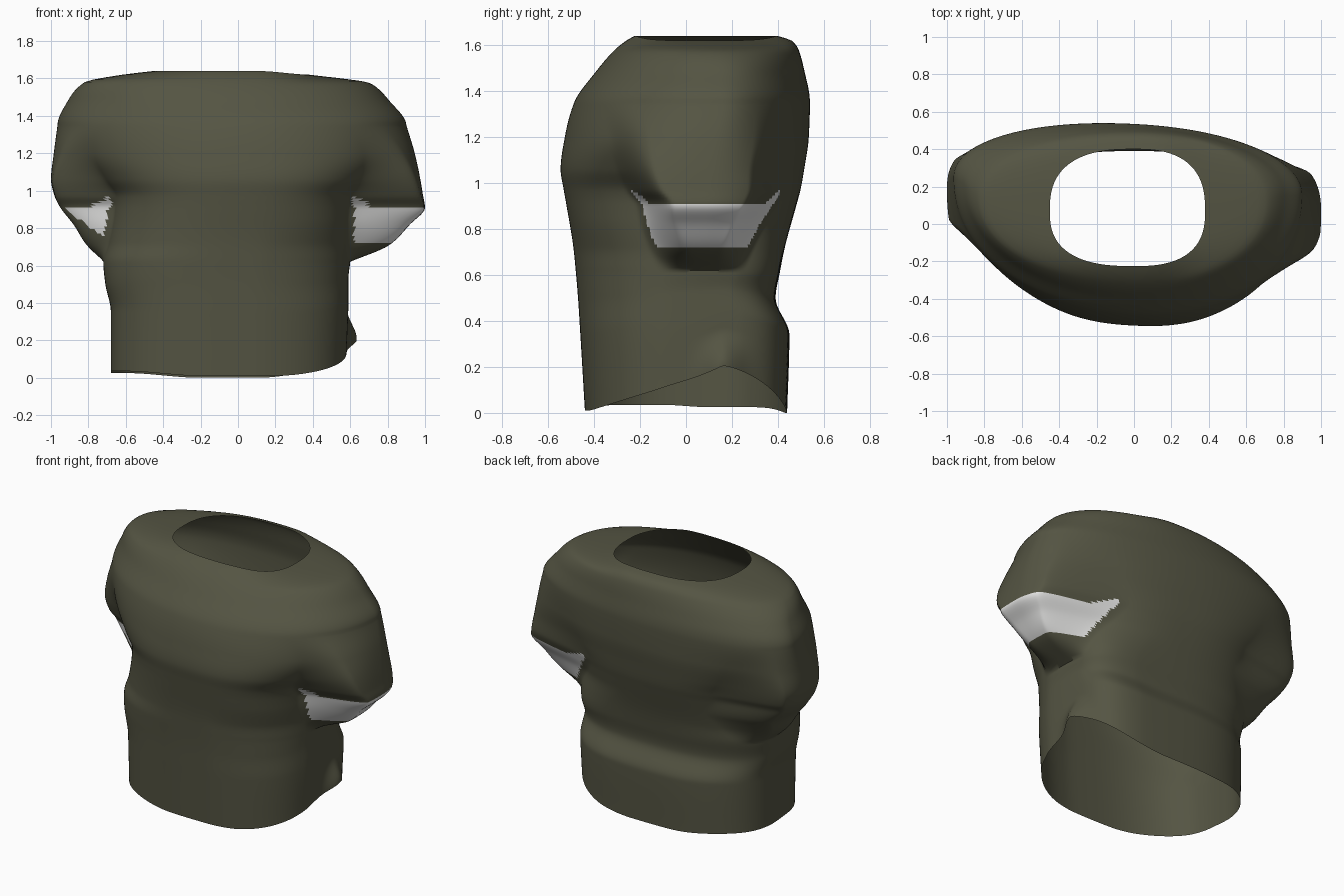
import bpy, bmesh, math

if "Cube" in bpy.data.objects:
    bpy.data.objects.remove(bpy.data.objects["Cube"])

def material(name, rgb):
    m = bpy.data.materials.new(name)
    m.diffuse_color = (*rgb, 1)
    m.use_nodes = True
    m.node_tree.nodes["Principled BSDF"].inputs["Base Color"].default_value = m.diffuse_color
    return m

olive = material("olive_cloth", (0.09, 0.09, 0.056))
pale = material("pale_sleeve_trim", (0.78, 0.78, 0.77))

N = 320
# Body: height, left, right, front, back, centre y, squareness
BODY = [
    (0.00, .68, .58, .44, .44, .00, 2.7),
    (0.34, .68, .59, .46, .45, .00, 2.7),
    (0.50, .71, .59, .47, .39, .00, 2.6),
    (0.62, .72, .60, .48, .41, .03, 2.6),
    (0.72, .70, .61, .49, .43, .06, 2.5),
    (0.91, .68, .63, .52, .48, .10, 2.5),
    (0.97, .69, .65, .53, .495, .12, 2.5),
    (1.06, .77, .74, .543, .51, .14, 2.4),
    (1.20, .90, .86, .525, .53, .17, 2.2),
    (1.35, .965, .90, .485, .535, .20, 2.1),
    (1.48, .91, .81, .395, .515, .18, 2.1),
    (1.58, .82, .70, .31, .49, .13, 2.1),
    (1.62, .62, .53, .26, .46, .10, 2.3),
    (1.64, .45, .38, .225, .40, .07, 2.6),
]
# Short sleeves: height, left reach, right reach, y start, y end
SLEEVE = [
    (0.62, .72, .60, .00, .20),
    (0.71, .81, .81, -.04, .24),
    (0.82, .88, .92, -.07, .30),
    (0.91, .95, 1.0, -.08, .36),
    (0.97, .98, .99, -.12, .39),
    (1.06, 1.0, .975, -.15, .40),
    (1.20, .985, .945, -.18, .42),
    (1.35, .965, .90, -.22, .43),
]

def smooth(a, b, v):
    t = min(1, max(0, (v - a) / (b - a)))
    return t * t * (3 - 2 * t)

def power(v, e):
    return math.copysign(abs(v) ** e, v)

def sample(table, z):
    """Smooth, non-overshooting lookup of a section at height z."""
    for k in range(len(table) - 1):
        lo, hi = table[k], table[k + 1]
        if lo[0] <= z <= hi[0]:
            h = hi[0] - lo[0]
            t = (z - lo[0]) / h

            def slope(m, c):
                if m == 0 or m == len(table) - 1:
                    return (hi[c] - lo[c]) / h
                d0 = (table[m][c] - table[m-1][c]) / (table[m][0] - table[m-1][0])
                d1 = (table[m+1][c] - table[m][c]) / (table[m+1][0] - table[m][0])
                return 2 * d0 * d1 / (d0 + d1) if d0 * d1 > 0 else 0
            return [lo[c] * (1 - t*t*(3 - 2*t)) + hi[c] * t*t*(3 - 2*t)
                    + h * (t * (1-t)**2 * slope(k, c) - t*t * (1-t) * slope(k + 1, c))
                    for c in range(1, len(lo))]
    return None

def hitch(x, y):
    """How far the hem is pulled up on the right side."""
    if y < .16:
        k = max(0, (y + .46) / .62) ** 1.6
    else:
        k = 1 - .75 * min(1, (y - .16) / .27) ** 1.5
    return .18 * k * smooth(.1, .56, x) + .025 * smooth(.2, .6, abs(x)) + .01 * smooth(.1, -.1, y)

# Heights: finely spaced, hitting each section exactly
heights = []
for lo, hi in zip(BODY, BODY[1:]):
    steps = max(1, round((hi[0] - lo[0]) / .0125))
    heights += [lo[0] + (hi[0] - lo[0]) * k / steps for k in range(steps)]
heights.append(BODY[-1][0])

bm = bmesh.new()
rings, bump = [], {}
for z in heights:
    left, right, front, back, cy, n = sample(BODY, z)
    sleeve = sample(SLEEVE, z)
    low = 1 - smooth(.6, .85, z)
    ring = []
    for i in range(N):
        t = 2 * math.pi * i / N
        c, s = math.cos(t), math.sin(t)
        # squarer at the back right, rounder at the front right of the waist
        e = n + low * smooth(0, .3, c) * (1.3 * smooth(0, .3, s) - .3 * smooth(0, .3, -s))
        c, s = power(c, 2 / e), power(s, 2 / e)
        x = c * (right if c > 0 else left)
        y = cy + s * (back - cy if s > 0 else front + cy)
        add = 0
        if sleeve:
            sl, sr, y0, y1 = sleeve
            if c < 0:
                y0, y1 = y0 + .07, y1 + .05 - .08 * smooth(.8, .95, z)
            reach = sr - right if c > 0 else sl - left
            w = smooth(y0 - .12, y0 + .06, y) * (1 - smooth(y1 - .08, y1 + .06, y))
            add = reach * w * smooth(.3, .7, abs(c))
            x += math.copysign(add, c)
        # slight twist of the upper body
        y -= 0.05 * x * smooth(.6, 1.1, z) * (1 - smooth(1.4, 1.64, z))
        # hem: hitched up, with a small flared corner; neckline dips at the right
        zz = z + hitch(x, y) * max(0, 1 - z / .6)
        if x > .3:
            x += .06 * math.exp(-((y - .16) / .09) ** 2) * (1 - smooth(0, .25, z))
        zz -= .02 * smooth(1.56, 1.64, z) * smooth(.1, .4, x)
        v = bm.verts.new((x, y, zz))
        bump[v] = add
        ring.append(v)
    rings.append(ring)

# Skin the sections, leaving neck and hem open
for a, b in zip(rings, rings[1:]):
    for i in range(N):
        j = (i + 1) % N
        f = bm.faces.new((a[i], a[j], b[j], b[i]))
        f.smooth = True
        p = f.calc_center_median()
        out = sum(bump[v] for v in f.verts) / 4
        band = .72 < p.z < .91 and out > .03
        tip = .91 < p.z < .965 and .02 < out < .12 - 1.5 * (p.z - .91)
        on_left = p.y < .16 and p.z > .76 + .75 * (-p.x - .73)
        if (band or tip) and (p.x > 0 or on_left):
            f.material_index = 1

me = bpy.data.meshes.new("shirt_body")
bm.to_mesh(me)
bm.free()
me.materials.append(olive)
me.materials.append(pale)
shirt = bpy.data.objects.new("shirt_body", me)
bpy.context.collection.objects.link(shirt)
bpy.context.view_layer.objects.active = shirt
shirt.select_set(True)
bpy.ops.object.shade_smooth_by_angle(angle=math.radians(60))
